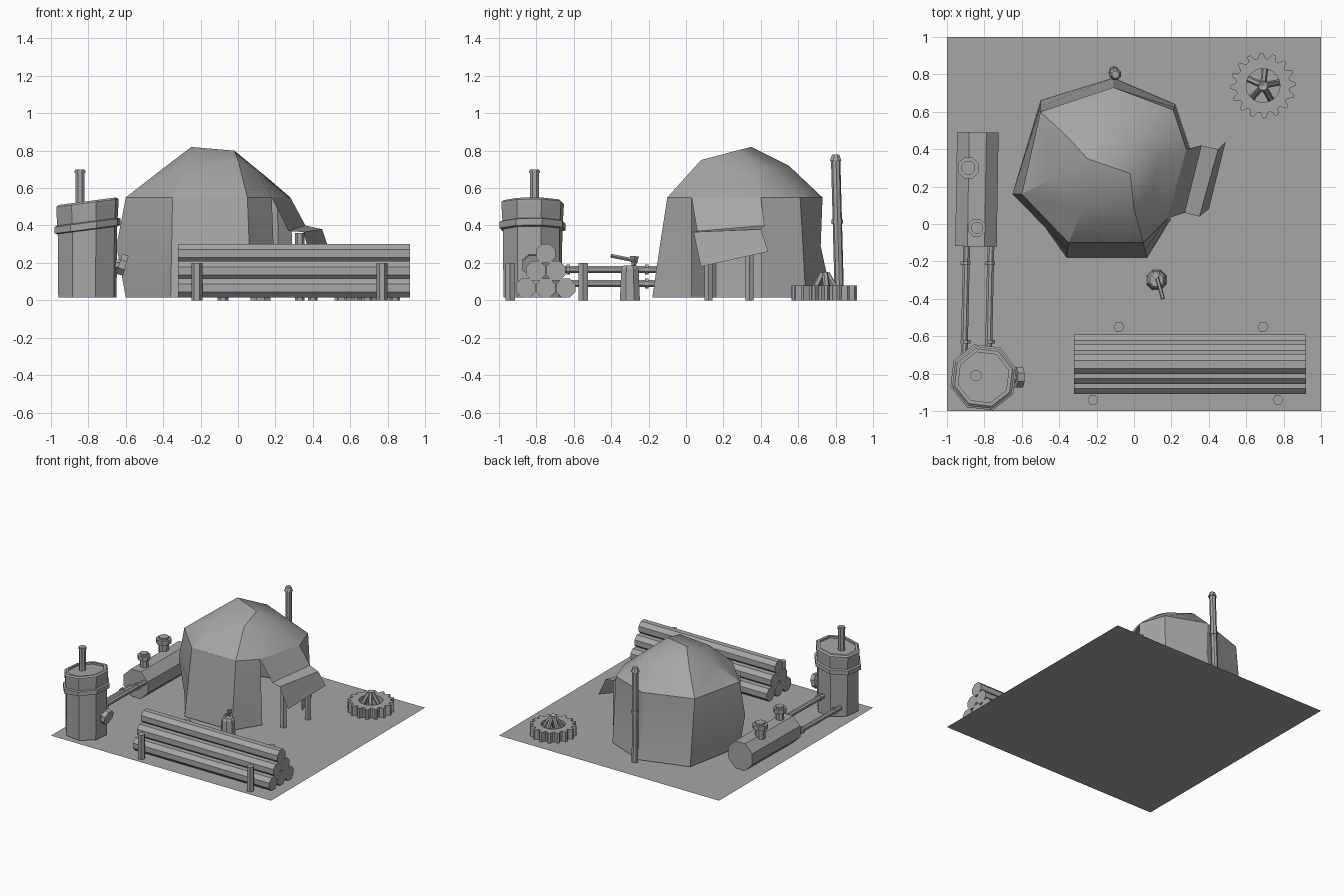
import bpy, bmesh, math
from mathutils import Vector, Matrix

cube = bpy.data.objects.get("Cube")
if cube:
    bpy.data.objects.remove(cube, do_unlink=True)

grey = bpy.data.materials.new("plain_grey")
grey.use_nodes = True
tone = (0.38, 0.38, 0.38, 1)
grey.diffuse_color = tone
grey.node_tree.nodes["Principled BSDF"].inputs["Base Color"].default_value = tone


def finish(name, bm, smooth=None, recalc=True):
    bmesh.ops.remove_doubles(bm, verts=bm.verts, dist=0.0005)
    if recalc:
        bmesh.ops.recalc_face_normals(bm, faces=bm.faces)
    mesh = bpy.data.meshes.new(name)
    bm.to_mesh(mesh)
    bm.free()
    mesh.materials.append(grey)
    obj = bpy.data.objects.new(name, mesh)
    bpy.context.collection.objects.link(obj)
    if smooth:
        bpy.ops.object.select_all(action="DESELECT")
        obj.select_set(True)
        bpy.context.view_layer.objects.active = obj
        bpy.ops.object.shade_smooth_by_angle(angle=math.radians(smooth))
    return obj


def rod(name, start, end, radius, sides=8, tip=None, spin=0.5):
    """Faceted cylinder or cone between two points."""
    a, b = Vector(start), Vector(end)
    axis = b - a
    bm = bmesh.new()
    turn = Matrix.Rotation(spin * math.tau / sides, 4, "Z")
    place = Matrix.Translation((a + b) / 2) @ axis.to_track_quat("Z", "Y").to_matrix().to_4x4()
    bmesh.ops.create_cone(bm, cap_ends=True, segments=sides, radius1=radius,
                          radius2=radius if tip is None else tip,
                          depth=axis.length, matrix=place @ turn)
    return finish(name, bm)


def post(name, x, y, low, high, radius, sides=8, tip=None):
    return rod(name, (x, y, low), (x, y, high), radius, sides, tip)


def loft(name, rings, closed=True, skip=lambda row, col: False, smooth=None):
    """Skin a list of point rings with quads."""
    bm = bmesh.new()
    grid = [[bm.verts.new(p) for p in ring] for ring in rings]
    count = len(rings[0])
    for row in range(len(rings) - 1):
        for col in range(count if closed else count - 1):
            nxt = (col + 1) % count
            if not skip(row, col):
                bm.faces.new((grid[row][col], grid[row][nxt],
                              grid[row + 1][nxt], grid[row + 1][col]))
    return finish(name, bm, smooth)


def at_height(points, z):
    return [(x, y, z) for x, y in points]


# Ground sheet
bm = bmesh.new()
bmesh.ops.create_grid(bm, x_segments=1, y_segments=1, size=1)
finish("ground", bm, recalc=False)

# Tent: foot, belly, eaves, crown and a short ridge
foot = [(-.60, .16), (-.36, -.18), (.07, -.18), (.20, .03),
        (.30, .40), (.22, .64), (-.11, .78), (-.50, .66)]
eaves = [(-.60, .16), (-.35, -.10), (.05, -.10), (.18, .03),
         (.28, .40), (.21, .61), (-.11, .73), (-.50, .60)]
belly = [((a + c) / 2, (b + d) / 2) for (a, b), (c, d) in zip(foot, eaves)]
belly[0] = (-.65, .16)
belly[6] = (-.11, .72)
crown = [(-.42, .25, .69), (-.27, .08, .73), (0, .08, .75), (.10, .20, .69),
         (.14, .36, .67), (.06, .46, .70), (-.12, .55, .72), (-.35, .46, .72)]
peak, shoulder = (-.25, .35, .82), (-.02, .27, .80)
ridge = [peak] * 2 + [shoulder] * 4 + [peak] * 2
DOOR = 3
tent = loft("tent", [at_height(foot, .015), at_height(belly, .29), at_height(eaves, .55),
                     crown, ridge],
            skip=lambda row, col: row < 2 and col == DOOR, smooth=32)

# Awning over the doorway
near = [(.18, .03, .55), (.27, .06, .37), (.35, .04, .365), (.40, .08, .18)]
far = [(.28, .40, .55), (.36, .42, .40), (.45, .40, .38), (.49, .44, .26)]
loft("awning", [near, far], closed=False)
post("awning_post_near", .33, .12, 0, .36, .025, 6)
post("awning_post_far", .40, .34, 0, .37, .025, 6)

# Stove pipe behind the tent
low, high = Vector((-.11, .82, .015)), Vector((-.10, .80, .76))
rod("stove_pipe", low, high, .025)
rod("stove_pipe_cap", high - Vector((0, 0, .015)), high + Vector((0, 0, .02)), .034, tip=.02)
rod("stove_pipe_joint", low.lerp(high, .53), low.lerp(high, .56), .031)

# Tower tank, turned from a profile with a slanted top
tower_x, tower_y = -.805, -.82
profile = [(0, .015), (.162, .015), (.165, .375), (.183, .38), (.183, .415), (.168, .42),
           (.173, .505), (.173, .52), (.16, .53), (.14, .53), (.14, .515), (0, .515)]
rings = []
for radius, z in profile:
    ring = []
    for i in range(8):
        angle = (i + .35) * math.tau / 8
        dx, dy = radius * math.cos(angle), radius * math.sin(angle)
        slant = .13 * dx if z > .3 else 0
        ring.append((tower_x + dx, tower_y + dy, z + slant))
    rings.append(ring)
loft("tower_tank", rings)
post("tower_chimney", -.845, -.81, .50, .70, .027)
post("tower_chimney_rim", -.845, -.81, .68, .695, .031)
rod("tower_valve_stem", (-.67, -.82, .19), (-.62, -.82, .19), .03)
rod("tower_valve", (-.635, -.82, .195), (-.60, -.82, .185), .06)

# Lying tank with two stacks
rod("lying_tank", (-.845, -.12, .13), (-.835, .49, .13), .12)
for name, x, y, wide in (("rear", -.885, .30, .06), ("front", -.84, -.02, .05)):
    post(name + "_stack", x, y, .22, .35, wide * .65)
    post(name + "_stack_rim", x, y, .30, .335, wide)

# Pipes between the tanks, with collars
for name, x, z in (("left", -.90, .09), ("right", -.77, .165)):
    rod(name + "_pipe", (x - .008, -.70, z), (x + .005, -.11, z), .02)
    for end, y in (("front", -.63), ("rear", -.21)):
        rod(f"{name}_pipe_{end}_collar", (x, y - .01, z), (x, y + .01, z), .029)

# Log pile: three, two, one
log_radius = .056
for layer in range(3):
    for i in range(3 - layer):
        y = -.75 + (i - (2 - layer) / 2) * .107
        z = .066 + layer * .092
        rod(f"log_{layer}_{i}", (-.32, y, z), (.92, y, z), log_radius)
stakes = [(-.22, -.94), (.77, -.94), (-.08, -.55), (.69, -.55)]
for i, (x, y) in enumerate(stakes):
    post(f"stake_{i}", x, y, 0, .20, .029, 6)

# Chopping stump with an axe
post("stump", .12, -.30, 0, .17, .058, tip=.05)
post("stump_top", .12, -.30, .17, .185, .05, tip=.038)
rod("axe_handle", (.115, -.26, .21), (.155, -.40, .238), .011, 6)
blade = rod("axe_head", (.12, -.28, .175), (.115, -.275, .235), .008, 4, tip=.024)

# Toothed fire ring
fire = Vector((.69, .74, 0))
TEETH = 16


def toothed(inner, outer, z):
    ring = []
    for i in range(TEETH * 4):
        radius = outer if i % 4 < 2 else inner
        angle = i * math.tau / (TEETH * 4)
        ring.append(fire + Vector((radius * math.cos(angle), radius * math.sin(angle), z)))
    return ring


rim, hole = (.145, .175), (.09, .09)
loft("fire_ring", [toothed(*rim, 0), toothed(*rim, .08), toothed(*hole, .08),
                   toothed(*hole, 0), toothed(*rim, 0)])
for i in range(5):
    angle = i * math.tau / 5 + .2
    out = Vector((math.cos(angle), math.sin(angle), 0))
    rod(f"firewood_{i}", fire + out * .085 + Vector((0, 0, .02)),
        fire + out * .012 + Vector((0, 0, .145)), .017, 6)
